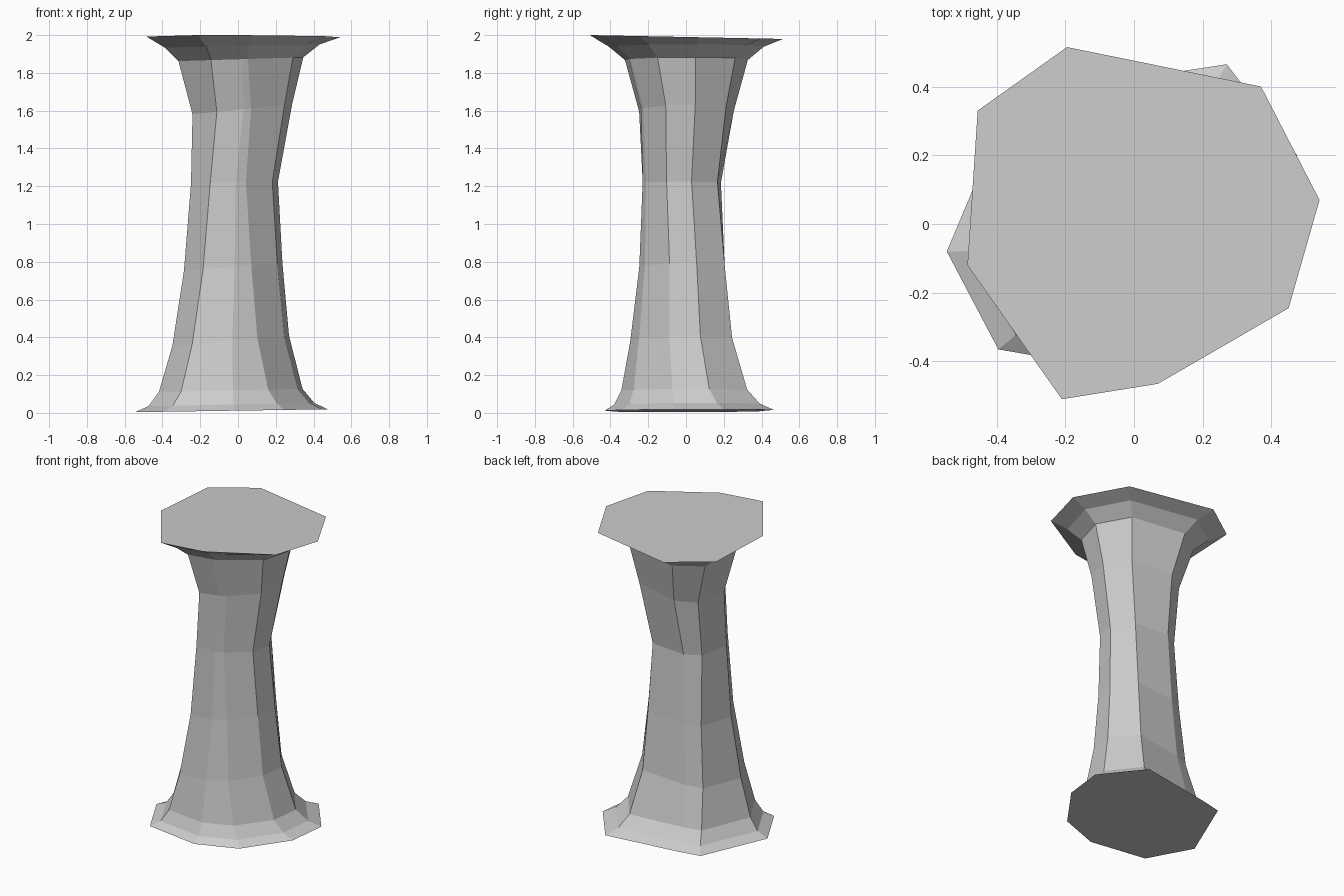
import bpy
import bmesh
from mathutils import Vector

cube = bpy.data.objects.get("Cube")
if cube:
    bpy.data.objects.remove(cube, do_unlink=True)

# Pale stone colour
stone = bpy.data.materials.new("pale_stone")
stone.use_nodes = True
stone.diffuse_color = (0.6, 0.6, 0.6, 1)
stone.node_tree.nodes["Principled BSDF"].inputs["Base Color"].default_value = (0.6, 0.6, 0.6, 1)

# Matching corners of the rough-cut capital and foot, counter-clockwise
capital = [(.45, -.245), (.54, .07), (.37, .40), (-.195, .515), (-.455, .33),
           (-.485, -.12), (-.21, -.51), (.04, -.47), (.07, -.465)]
foot = [(.445, -.06), (.475, .20), (.27, .465), (-.22, .39), (-.36, .36),
        (-.545, -.08), (-.395, -.365), (-.02, -.43), (.245, -.337)]

# Rings: height, scale, x shift, y shift, tilt along x, tilt along y
rings = [(.012, 1, 0, 0, .015, 0),
         (.045, .86, -.005, -.01, .02, 0),
         (.12, .745, -.015, -.02, .02, 0),
         (.385, .605, -.025, -.03, .09, 0),
         (.775, .51, -.02, -.02, .08, 0),
         (1.22, .45, -.02, -.025, .02, 0),
         (1.605, .515, .015, 0, .1, 0),
         (1.872, .645, 0, 0, .03, 0),
         (1.942, .8, 0, 0, .02, 0),
         (1.99, 1, 0, 0, 0, -.02)]


def ring_points(z, scale, dx, dy, tilt_x, tilt_y):
    """Blend the foot outline into the capital outline at one height."""
    for low, high in zip(foot, capital):
        p = Vector(low).lerp(Vector(high), z / 2) if 0.1 < z < 1.9 else Vector(low if z < 1 else high)
        x, y = p.x * scale + dx, p.y * scale + dy
        yield x, y, z + x * tilt_x + y * tilt_y


# Faceted pillar, lofted through the rings and capped
bm = bmesh.new()
loops = [[bm.verts.new(p) for p in ring_points(*ring)] for ring in rings]
count = len(foot)
for lower, upper in zip(loops, loops[1:]):
    for i in range(count):
        j = (i + 1) % count
        bm.faces.new((lower[i], lower[j], upper[j], upper[i]))
bm.faces.new(reversed(loops[0]))
bm.faces.new(loops[-1])
bmesh.ops.recalc_face_normals(bm, faces=bm.faces)

mesh = bpy.data.meshes.new("stone_pillar")
bm.to_mesh(mesh)
bm.free()
mesh.materials.append(stone)
pillar = bpy.data.objects.new("stone_pillar", mesh)
bpy.context.collection.objects.link(pillar)
